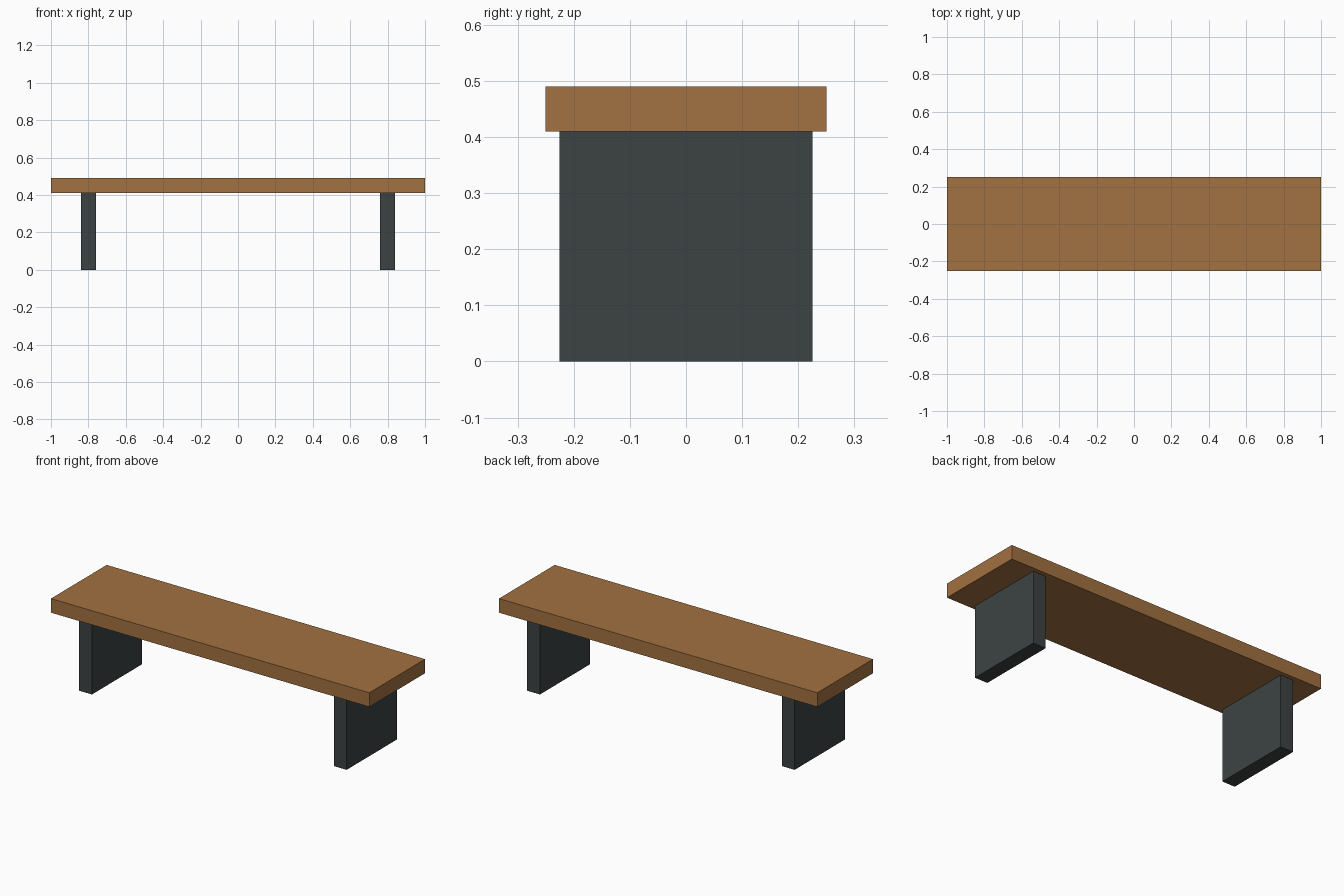
import bpy

cube = bpy.data.objects.get("Cube")
if cube:
    bpy.data.objects.remove(cube, do_unlink=True)


def make_material(name, rgb):
    mat = bpy.data.materials.new(name)
    mat.use_nodes = True
    mat.diffuse_color = (*rgb, 1)
    for node in mat.node_tree.nodes:
        if node.type == "BSDF_PRINCIPLED":
            node.inputs["Base Color"].default_value = (*rgb, 1)
    return mat


def make_box(name, size, center, mat):
    bpy.ops.mesh.primitive_cube_add(size=1, location=center)
    obj = bpy.context.object
    obj.name = name
    obj.scale = size
    bpy.ops.object.transform_apply(location=False, rotation=False, scale=True)
    obj.data.materials.append(mat)
    return obj


wood = make_material("warm_wood", (0.36, 0.165, 0.053))
metal = make_material("dark_grey", (0.046, 0.055, 0.055))

LEG_HEIGHT = 0.41
SEAT_THICKNESS = 0.08

# Seat plank resting on the legs
make_box("seat", (2, 0.5, SEAT_THICKNESS),
         (0, 0, LEG_HEIGHT + SEAT_THICKNESS / 2), wood)

# Slab legs, one near each end
for side, sign in (("left", 1), ("right", -1)):
    make_box(f"{side}_leg", (0.08, 0.45, LEG_HEIGHT),
             (sign * 0.8, 0, LEG_HEIGHT / 2), metal)
